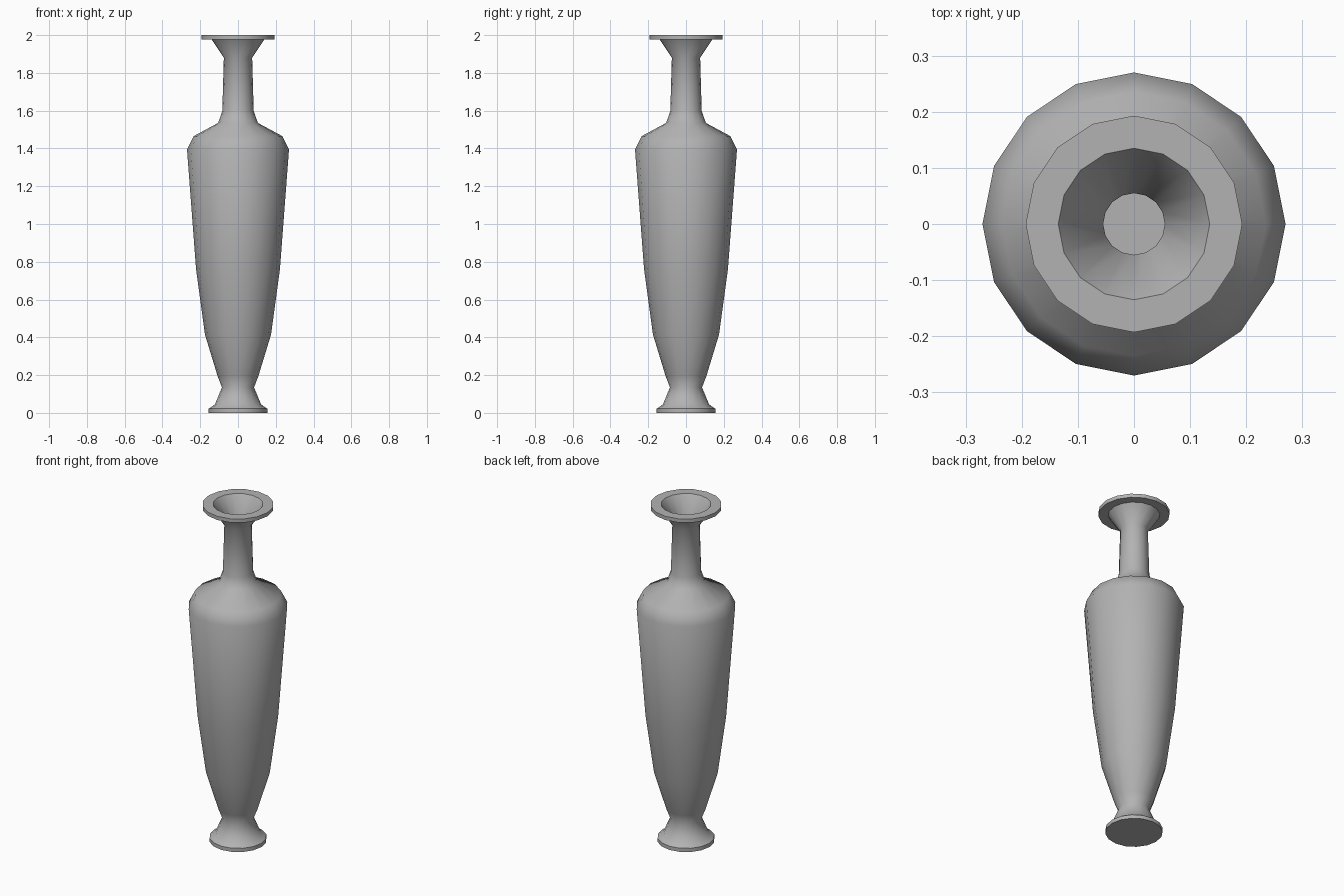
import bpy, bmesh, math

if "Cube" in bpy.data.objects:
    bpy.data.objects.remove(bpy.data.objects["Cube"])

SIDES = 16


def lathe(name, profile, material):
    # Revolve (radius, height) points around z and cap both ends
    bm = bmesh.new()
    rings = []
    for r, z in profile:
        rings.append([bm.verts.new((r * math.cos(2 * math.pi * i / SIDES),
                                    r * math.sin(2 * math.pi * i / SIDES), z))
                      for i in range(SIDES)])
    for a, b in zip(rings, rings[1:]):
        for i in range(SIDES):
            j = (i + 1) % SIDES
            bm.faces.new((a[i], a[j], b[j], b[i]))
    bm.faces.new(rings[0][::-1])
    bm.faces.new(rings[-1])
    bmesh.ops.recalc_face_normals(bm, faces=bm.faces)
    mesh = bpy.data.meshes.new(name)
    bm.to_mesh(mesh)
    bm.free()
    mesh.materials.append(material)
    obj = bpy.data.objects.new(name, mesh)
    bpy.context.collection.objects.link(obj)
    bpy.ops.object.select_all(action='DESELECT')
    obj.select_set(True)
    bpy.context.view_layer.objects.active = obj
    bpy.ops.object.shade_smooth_by_angle(angle=math.radians(50))
    return obj


# dark grey clay
clay = bpy.data.materials.new("dark_grey")
clay.diffuse_color = (0.45, 0.45, 0.45, 1.0)
clay.use_nodes = True
clay.node_tree.nodes["Principled BSDF"].inputs["Base Color"].default_value = clay.diffuse_color

lathe("vase", [
    # foot
    (0.155, 0.0), (0.155, 0.022), (0.122, 0.045), (0.085, 0.135),
    # body
    (0.108, 0.195), (0.175, 0.415), (0.222, 0.76), (0.27, 1.395),
    # shoulder
    (0.235, 1.465), (0.105, 1.535),
    # neck and flare
    (0.083, 1.60), (0.075, 1.88), (0.14, 1.978),
    # rim
    (0.193, 1.978), (0.193, 2.0), (0.135, 2.0),
    # hollow mouth
    (0.055, 1.88), (0.055, 1.60),
], clay)
